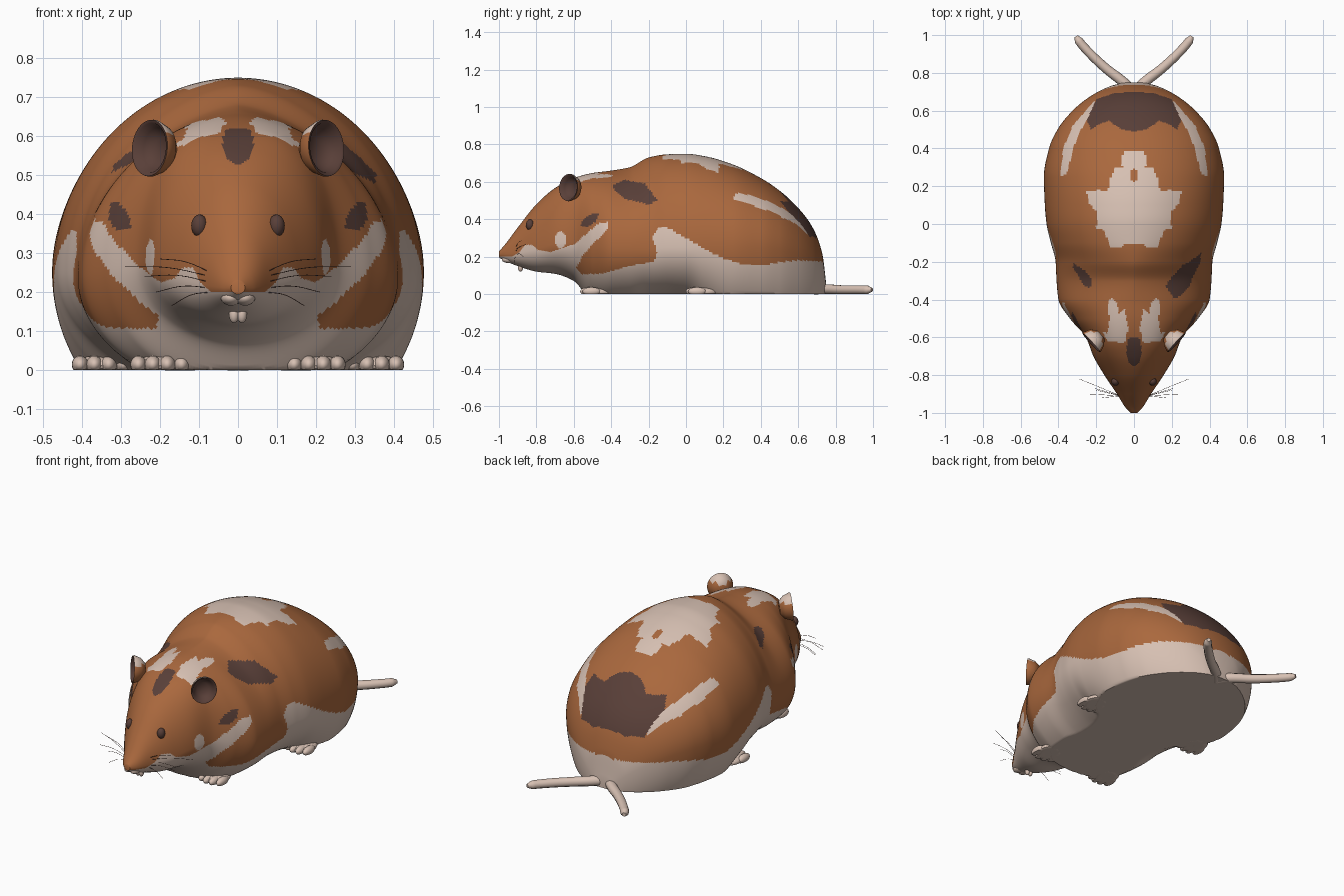
import bpy, bmesh, math
from mathutils import Vector, Matrix

if "Cube" in bpy.data.objects:
    bpy.data.objects.remove(bpy.data.objects["Cube"])


def material(name, col):
    m = bpy.data.materials.new(name)
    m.diffuse_color = (*col, 1)
    m.use_nodes = True
    m.node_tree.nodes["Principled BSDF"].inputs["Base Color"].default_value = m.diffuse_color
    return m


FUR = material("orange fur", (0.40, 0.138, 0.047))
CREAM = material("cream", (0.68, 0.53, 0.45))
DARK = material("dark brown", (0.10, 0.05, 0.04))


def finish(bm, name, mats, angle=45):
    bmesh.ops.recalc_face_normals(bm, faces=bm.faces[:])
    me = bpy.data.meshes.new(name)
    bm.to_mesh(me)
    bm.free()
    ob = bpy.data.objects.new(name, me)
    bpy.context.collection.objects.link(ob)
    for m in mats:
        me.materials.append(m)
    bpy.ops.object.select_all(action='DESELECT')
    ob.select_set(True)
    bpy.context.view_layer.objects.active = ob
    bpy.ops.object.shade_smooth_by_angle(angle=math.radians(angle))
    return ob


# Body sections: y, half width, top, height of widest point, virtual bottom
SECTIONS = [
    (-1.0, .018, .228, .21, .195), (-.97, .046, .262, .212, .178), (-.9, .09, .355, .22, .15),
    (-.8, .157, .48, .24, .12), (-.7, .215, .567, .27, .108), (-.6, .255, .62, .28, .07),
    (-.5, .34, .647, .26, -.04), (-.4, .40, .66, .245, -.06), (-.3, .41, .678, .24, -.06),
    (-.2, .415, .73, .24, -.045), (-.1, .44, .747, .25, -.04), (0, .463, .75, .25, -.05),
    (.1, .472, .737, .25, -.13), (.25, .477, .693, .25, -.22), (.4, .45, .62, .25, -.23),
    (.5, .405, .553, .24, -.23), (.6, .325, .46, .21, -.2), (.68, .225, .35, .16, -.16),
    (.73, .125, .21, .09, -.1), (.75, .05, .05, .02, -.03)]


def section(y):
    """Smooth monotone interpolation of the section table."""
    S = SECTIONS
    i = 0
    while i < len(S) - 2 and y > S[i + 1][0]:
        i += 1
    h = S[i + 1][0] - S[i][0]
    t = (y - S[i][0]) / h

    def slope(k, c):
        d = [(S[j + 1][c] - S[j][c]) / (S[j + 1][0] - S[j][0])
             for j in (k - 1, k) if 0 <= j < len(S) - 1]
        if len(d) == 1:
            return d[0]
        return 0 if d[0] * d[1] <= 0 else 2 * d[0] * d[1] / (d[0] + d[1])
    return [(2*t**3 - 3*t*t + 1) * S[i][c] + (t**3 - 2*t*t + t) * h * slope(i, c)
            + (3*t*t - 2*t**3) * S[i + 1][c] + (t**3 - t*t) * h * slope(i + 1, c)
            for c in range(1, 5)]


# Coat markings: outlines seen from the side (y, z) or top (|x|, y)
BELLY = [(-1, .2), (-.93, .2), (-.89, .225), (-.86, .262), (-.82, .262), (-.79, .235), (-.72, .225),
         (-.6, .265), (-.47, .375), (-.42, .385), (-.42, .345), (-.5, .265), (-.55, .21), (-.585, .14),
         (-.56, .105), (-.45, .11), (-.3, .15), (-.17, .175), (-.155, .22), (-.18, .31), (-.15, .355),
         (-.1, .355), (0, .3), (.1, .24), (.2, .19), (.3, .16), (.4, .15), (.5, .17), (.6, .18),
         (.8, .17), (.8, -1), (-1, -1)]
SHOULDER = [(-.395, .58), (-.33, .61), (-.22, .59), (-.15, .5), (-.2, .48), (-.33, .51), (-.38, .55)]
CHEEK = [(-.565, .36), (-.55, .4), (-.5, .43), (-.465, .43), (-.48, .39), (-.53, .355)]
RUMP = [(-.1, .7), (.1, .695), (.2, .66), (.25, .55), (.23, .5), (.18, .53), (.13, .55),
        (.1, .52), (.06, .5), (0, .49), (-.1, .49)]
FLANK = [(.355, .27), (.39, .25), (.375, .4), (.325, .52), (.21, .65), (.195, .63), (.27, .52), (.315, .42)]
SADDLE = [(-.1, .385), (.05, .385), (.07, .35), (.06, .3), (.1, .3), (.125, .24), (.14, .17), (.19, .18),
          (.25, .17), (.24, .11), (.2, .07), (.19, .02), (.2, -.02), (.16, -.035), (.14, -.08),
          (.13, -.125), (.07, -.13), (.05, -.11), (-.1, -.11)]
CROWN = [(.12, -.39), (.09, -.42), (.08, -.47), (.05, -.45), (.03, -.55), (.05, -.63), (.13, -.62),
         (.18, -.69), (.2, -.63), (.26, -.58), (.22, -.55), (.14, -.58), (.13, -.5), (.14, -.42)]


def inside(poly, a, b):
    hit = False
    for (x1, y1), (x2, y2) in zip(poly, poly[1:] + poly[:1]):
        if (y1 > b) != (y2 > b) and a < (x2 - x1) * (b - y1) / (y2 - y1) + x1:
            hit = not hit
    return hit


def oval(a, b, ca, cb, ra, rb):
    return ((a - ca) / ra) ** 2 + ((b - cb) / rb) ** 2 < 1


def marking(c):
    x, y, z = abs(c.x), c.y, c.z
    if z < .4 and (inside(BELLY, y, z) or oval(y, z, -.67, .29, .03, .045)):
        return 1
    if z > .3:
        if inside(CHEEK, y, z) or inside(RUMP, x, y) or (y < -.6 and oval(x, z, 0, .58, .04, .052)):
            return 2
        k = 1 if c.x > 0 else .55        # the left shoulder patch is smaller
        if inside(SHOULDER, -.27 + (y + .27) / k, .545 + (z - .545) / k):
            return 2
        if oval(x, y, 0, .26, .018, .035):
            return 0
        if inside(FLANK, x, y) or inside(SADDLE, x, y) or (z > .575 and inside(CROWN, x, y)):
            return 1
    return 0


# Body and head: one loft with a flat underside, broad forehead and sloping shoulders
bm = bmesh.new()
ROWS, SEGS = 290, 240
rings = []
for i in range(ROWS + 1):
    u = i / ROWS
    y = -1 + 1.75 * (u - .08 * math.sin(2 * math.pi * u))
    w, top, mid, bot = section(y)
    power = 1 - .28 * math.exp(-((y + .63) / .1) ** 2) + .35 * math.exp(-((y + .29) / .14) ** 2)
    ring = []
    for j in range(SEGS):
        a = 2 * math.pi * (j + .5) / SEGS
        s, c = math.sin(a), math.cos(a)
        z = mid + (top - mid if s > 0 else mid - bot) * s
        if s > 0:
            c = math.copysign(abs(c) ** power, c)
        ring.append(bm.verts.new((w * c, y, max(z, 0))))
    rings.append(ring)
for r0, r1 in zip(rings, rings[1:]):
    for j in range(SEGS):
        k = (j + 1) % SEGS
        bm.faces.new((r0[j], r0[k], r1[k], r1[j]))
bm.faces.new(rings[0])
bm.faces.new(rings[-1])
for f in bm.faces:
    f.material_index = marking(f.calc_center_median())
finish(bm, "body", [FUR, CREAM, DARK])


def ball(bm, loc, size, seg=20):
    bmesh.ops.create_uvsphere(bm, u_segments=seg, v_segments=seg // 2, radius=1,
                              matrix=Matrix.Translation(loc) @ Matrix.Diagonal((*size, 1)))


def tube(name, pts, radius, mat, radii=None):
    cu = bpy.data.curves.new(name, 'CURVE')
    cu.dimensions = '3D'
    cu.bevel_depth, cu.bevel_resolution, cu.use_fill_caps = radius, 3, True
    cu.resolution_u = 8
    sp = cu.splines.new('BEZIER')
    sp.bezier_points.add(len(pts) - 1)
    for i, (p, co) in enumerate(zip(sp.bezier_points, pts)):
        p.co = co
        p.handle_left_type = p.handle_right_type = 'AUTO'
        p.radius = radii[i] if radii else 1
    cu.materials.append(mat)
    bpy.context.collection.objects.link(bpy.data.objects.new(name, cu))


EAR = [(0, -.05), (.035, -.045), (.06, -.02), (.072, .012), (.071, .02),
       (.063, .018), (.053, -.005), (.03, -.024), (0, -.03)]

for s, side in ((1, "right"), (-1, "left")):
    # Ear: cupped bowl, dark inside, cream tip behind
    bm = bmesh.new()
    frame = (Matrix.Translation((s * .212, -.615, .568))
             @ Vector((s * .72, -.66, .08)).to_track_quat('Z', 'Y').to_matrix().to_4x4()
             @ Matrix.Diagonal((.95, 1.02, 1, 1)))
    loops = [[bm.verts.new(frame @ Vector((r * math.cos(a), r * math.sin(a), h)))
              for a in (2 * math.pi * j / 32 for j in range(32))] for r, h in EAR[1:-1]]
    for n, (p, q) in enumerate(zip(loops, loops[1:])):
        for j in range(32):
            k = (j + 1) % 32
            f = bm.faces.new((p[j], p[k], q[k], q[j]))
            f.material_index = 2 if n >= 3 else int(f.calc_center_median().z > .605)
    bm.faces.new(loops[0])
    bm.faces.new(loops[-1]).material_index = 2
    finish(bm, side + "_ear", [FUR, CREAM, DARK], 80)

    # Eye
    bm = bmesh.new()
    ball(bm, (s * .099, -.834, .37), (.021, .022, .029))
    finish(bm, side + "_eye", [DARK])

    # Muzzle pad
    bm = bmesh.new()
    ball(bm, (s * .018, -.945, .185), (.026, .04, .02), 24)
    finish(bm, side + "_muzzle_pad", [CREAM])

    # Paws with four toes, flat underneath
    for part, px, py in (("front_paw", .2, -.47), ("hind_paw", .35, .095)):
        bm = bmesh.new()
        ball(bm, (s * px, py, .012), (.065, .08, .027))
        for t in range(4):
            o = (t - 1.5) * .037
            ball(bm, (s * (px + o), py - .055 + abs(o) * .35, .014), (.021, .048, .023))
        for v in bm.verts:
            v.co.z = max(v.co.z, 0)
        finish(bm, side + "_" + part, [CREAM])

    # Tail
    tube(side + "_tail", [(0, .69, .026), (s * .05, .745, .026), (s * .15, .825, .023),
                          (s * .24, .91, .023), (s * .292, .97, .023), (s * .306, .994, .023)],
         .024, CREAM, [1.2, 1.15, 1.05, 1, .95, .45])

    # Whiskers
    for n, (z0, x1, y1, z1) in enumerate(((.25, .2, -.88, .285), (.24, .29, -.82, .265),
                                          (.225, .24, -.9, .24), (.21, .21, -.87, .2), (.2, .17, -.92, .165))):
        tube(f"{side}_whisker_{n}", [(s * .07, -.91, z0), (s * (x1 + .07) / 2, (y1 - .91) / 2, (z0 + z1) / 2 + .01),
                                     (s * x1, y1, z1)], .0009, DARK)

# Nose pad
bm = bmesh.new()
ball(bm, (0, -.975, .203), (.028, .022, .014))
finish(bm, "nose_pad", [CREAM])

# Front teeth
bm = bmesh.new()
for s in (-1, 1):
    ball(bm, (s * .01, -.885, .142), (.013, .014, .022))
finish(bm, "front_teeth", [CREAM])
